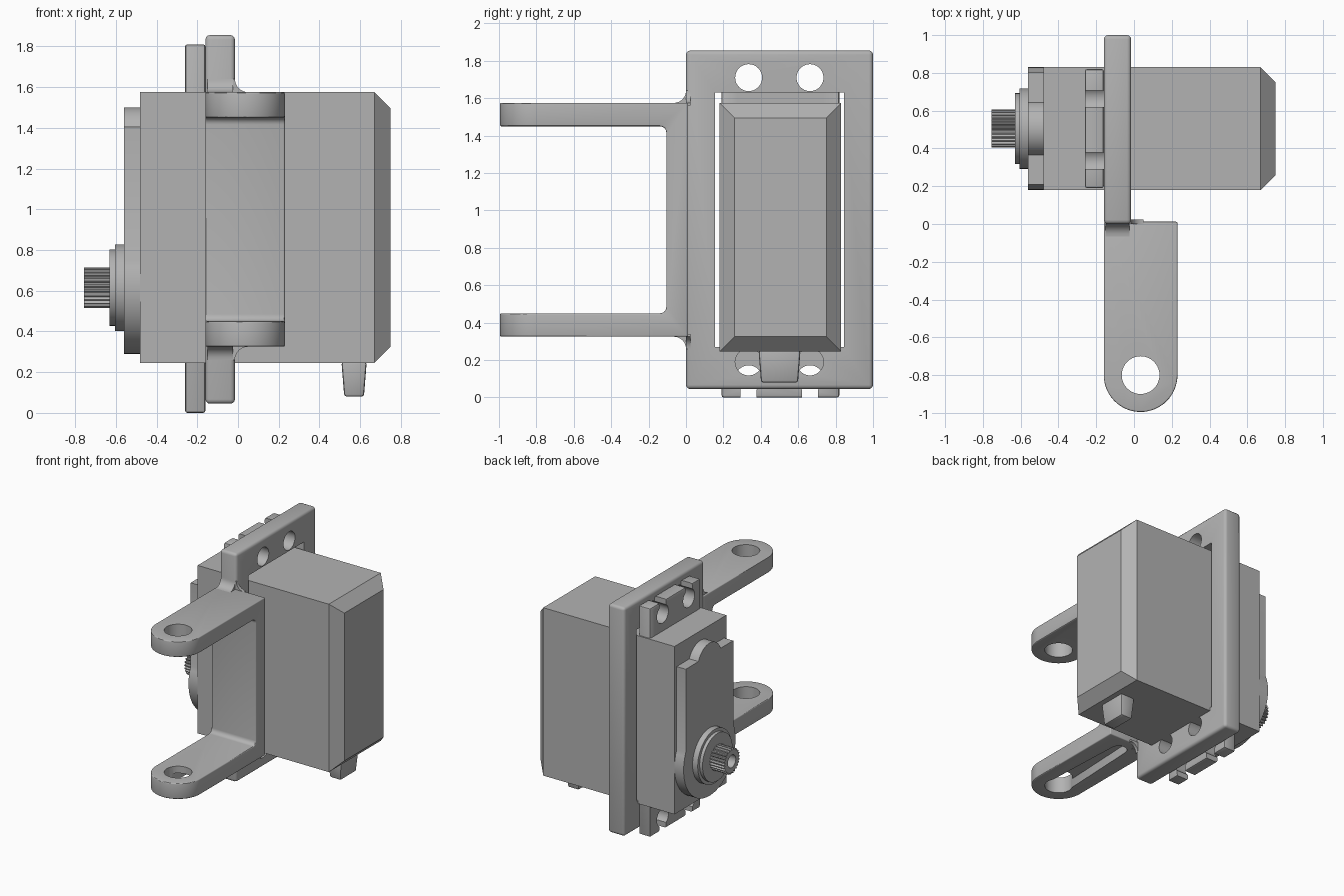
import bpy, bmesh
from math import sin, cos, pi, radians

cube = bpy.data.objects.get("Cube")
if cube:
    bpy.data.objects.remove(cube, do_unlink=True)

GREY = (0.45, 0.45, 0.45, 1)
grey = bpy.data.materials.new("plain grey")
grey.use_nodes = True
grey.diffuse_color = GREY
grey.node_tree.nodes["Principled BSDF"].inputs["Base Color"].default_value = GREY

MID_Z = 0.95               # mirror height of the bracket
SHAFT_Y, SHAFT_Z = 0.505, 0.615
HOLES_Y = (0.335, 0.663)


def prism(name, pts, axis, a, b):
    """Extrude a 2D outline along an axis: x takes (y,z), y takes (x,z), z takes (x,y)."""
    place = {"x": lambda p, t: (t, *p), "y": lambda p, t: (p[0], t, p[1]),
             "z": lambda p, t: (*p, t)}[axis]
    bm = bmesh.new()
    face = bm.faces.new([bm.verts.new(place(p, a)) for p in pts])
    new = bmesh.ops.extrude_face_region(bm, geom=[face])["geom"]
    shift = place((0, 0), b - a)
    bmesh.ops.translate(bm, vec=shift, verts=[g for g in new if isinstance(g, bmesh.types.BMVert)])
    bmesh.ops.recalc_face_normals(bm, faces=bm.faces)
    mesh = bpy.data.meshes.new(name)
    bm.to_mesh(mesh)
    bm.free()
    mesh.materials.append(grey)
    ob = bpy.data.objects.new(name, mesh)
    bpy.context.collection.objects.link(ob)
    return ob


def rect(u0, u1, v0, v1):
    return [(u0, v0), (u1, v0), (u1, v1), (u0, v1)]


def arc(u, v, r, start, end, n=12):
    steps = [radians(start + (end - start) * i / n) for i in range(n + 1)]
    return [(u + r * cos(t), v + r * sin(t)) for t in steps]


def circle(u, v, r, n=40):
    return arc(u, v, r, 0, 360, n)[:-1]


def apply(ob, mod):
    bpy.context.view_layer.objects.active = ob
    bpy.ops.object.modifier_apply(modifier=mod.name)


def boolean(ob, other, operation="DIFFERENCE"):
    mod = ob.modifiers.new("cut", "BOOLEAN")
    mod.operation, mod.object, mod.solver = operation, other, "EXACT"
    apply(ob, mod)
    bpy.data.objects.remove(other, do_unlink=True)


def bevel(ob, width, segments=3):
    mod = ob.modifiers.new("round", "BEVEL")
    mod.width, mod.segments, mod.limit_method = width, segments, "ANGLE"
    mod.angle_limit = radians(40)
    apply(ob, mod)


def flip(pts):
    return [(u, 2 * MID_Z - v) for u, v in pts]


# Mounting plate with window and screw holes
plate = prism("mounting_plate", rect(0, 1, 0.045, 1.855), "x", -0.16, -0.015)
bevel(plate, 0.022)
boolean(plate, prism("cutter", rect(0.155, 0.845, 0.27, 1.63), "x", -0.3, 0.2))
for y in HOLES_Y:
    for z in (0.19, 1.71):
        boolean(plate, prism("cutter", circle(y, z, 0.072), "x", -0.3, 0.2))

# U-shaped arm bracket: side profile trimmed by the rounded top outline
top = [(0.012, 1.575), (-1, 1.575), (-1, 1.45)] + arc(-0.14, 1.415, 0.035, 90, 0, 6)
bracket = prism("arm_bracket", top + flip(top)[::-1], "x", -0.16, 0.23)
outline = [(0.23, 0.1), (-0.16, 0.1)] + arc(0.035, -0.8, 0.195, 180, 360, 32)
boolean(bracket, prism("cutter", outline, "z", 0, 2), "INTERSECT")
bevel(bracket, 0.026)
boolean(bracket, prism("cutter", circle(0.035, -0.8, 0.1), "z", 0, 2))
# Tapered pocket under the lower arm
pocket = [(0.125, -0.8), (0.095, -0.13)] + arc(0.035, -0.13, 0.06, 0, 180) + [(-0.055, -0.8)]
del pocket[1]
boolean(bracket, prism("cutter", pocket, "z", 0.2, 0.395))

# Fillets where the arms meet the plate
front = [(0.03, 1.56), (-0.07, 1.56)] + arc(-0.065, 1.64, 0.065, -90, 0, 8) + [(0.03, 1.64)]
side = [(-0.05, 1.56), (0.05, 1.56)] + arc(0.05, 1.64, 0.065, 270, 180, 8) + [(-0.05, 1.64)]
for label, shape in (("upper", lambda p: p), ("lower", flip)):
    prism(label + "_front_fillet", shape(front), "x", -0.15, -0.025)
    prism(label + "_side_fillet", shape(side), "y", 0.0, 0.025)

# Motor case with a chamfered back end
case = prism("motor_case", rect(0.18, 0.83, 0.245, 1.575), "x", -0.48, 0.75)
bm = bmesh.new()
bm.from_mesh(case.data)
rim = [e for e in bm.edges if all(v.co.x > 0.7 for v in e.verts)]
bmesh.ops.bevel(bm, geom=rim, offset=0.08, segments=1, affect="EDGES")
bm.to_mesh(case.data)
bm.free()

# Mounting flange with open keyhole slots
flange = prism("mounting_flange", rect(0.19, 0.82, 0, 1.81), "x", -0.26, -0.16)
bevel(flange, 0.012, 2)
for y in HOLES_Y:
    for z, z0, z1 in ((0.1, -0.1, 0.1), (1.71, 1.71, 1.9)):
        boolean(flange, prism("cutter", circle(y, z, 0.072), "x", -0.4, 0))
        boolean(flange, prism("cutter", rect(y - 0.043, y + 0.043, z0, z1), "x", -0.4, 0))

# Gear cover: round bulge below, straight sides, small round bump on top
cover = (arc(SHAFT_Y, SHAFT_Z, 0.325, 156, 384, 40)
         + [(SHAFT_Y + 0.297, 1.405)] + arc(SHAFT_Y, 1.35, 0.15, 22, 158, 20)
         + [(SHAFT_Y - 0.297, 1.405)])
prism("gear_cover", cover, "x", -0.56, -0.48)

# Bearing collars
for name, r, x0, x1 in (("outer_collar", 0.213, -0.605, -0.56), ("inner_collar", 0.188, -0.63, -0.605)):
    prism(name, circle(SHAFT_Y, SHAFT_Z, r, 48), "x", x0, x1)

# Toothed output shaft with a screw hole
TEETH = 25
spline = []
for i in range(TEETH * 4):
    r = 0.1 if i % 4 < 2 else 0.087
    t = 2 * pi * i / (TEETH * 4)
    spline.append((SHAFT_Y + r * cos(t), SHAFT_Z + r * sin(t)))
shaft = prism("output_shaft", spline, "x", -0.755, -0.63)
boolean(shaft, prism("cutter", circle(SHAFT_Y, SHAFT_Z, 0.05, 24), "x", -0.8, -0.64))

# Tapered cable boot
boot = prism("cable_boot", rect(0.508, 0.632, 0.388, 0.612), "z", 0.08, 0.25)
for v in boot.data.vertices:
    if v.co.z < 0.1:
        v.co.x = 0.57 + (v.co.x - 0.57) * 0.78
        v.co.y = 0.5 + (v.co.y - 0.5) * 0.88
bevel(boot, 0.012, 2)

# Smooth rounded surfaces, keep hard edges
for ob in bpy.context.scene.objects:
    ob.select_set(ob.type == "MESH")
bpy.ops.object.shade_smooth_by_angle(angle=radians(30))
